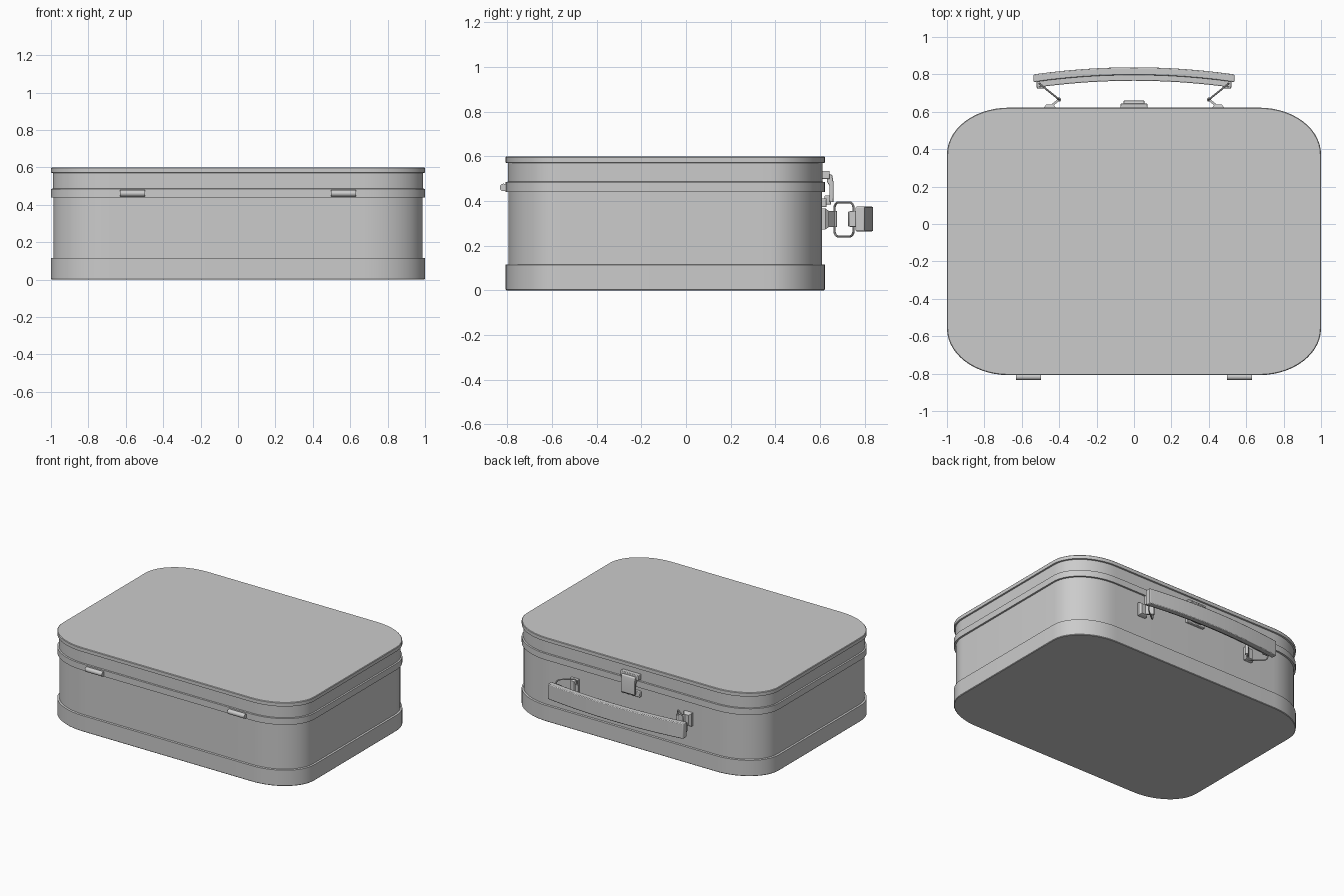
import bpy, bmesh, math
from mathutils import Vector

if "Cube" in bpy.data.objects:
    bpy.data.objects.remove(bpy.data.objects["Cube"])


def finish(name, bm, angle=35, bevel=0):
    bmesh.ops.remove_doubles(bm, verts=bm.verts, dist=1e-5)
    bmesh.ops.recalc_face_normals(bm, faces=bm.faces)
    me = bpy.data.meshes.new(name)
    bm.to_mesh(me)
    bm.free()
    ob = bpy.data.objects.new(name, me)
    bpy.context.collection.objects.link(ob)
    bpy.ops.object.select_all(action='DESELECT')
    ob.select_set(True)
    bpy.context.view_layer.objects.active = ob
    if bevel:
        mod = ob.modifiers.new("Bevel", 'BEVEL')
        mod.width = bevel
        mod.segments = 2
    bpy.ops.object.shade_smooth_by_angle(angle=math.radians(angle))
    return ob


def loft(name, rings, bevel=0, closed=False):
    """Skin a list of equal-length rings; cap the ends unless closed."""
    bm = bmesh.new()
    vs = [[bm.verts.new(p) for p in r] for r in rings]
    n = len(vs[0])
    pairs = list(zip(vs, vs[1:])) + ([(vs[-1], vs[0])] if closed else [])
    for a, b in pairs:
        for i in range(n):
            bm.faces.new((a[i], a[(i + 1) % n], b[(i + 1) % n], b[i]))
    if not closed:
        bm.faces.new(vs[0])
        bm.faces.new(vs[-1])
    return finish(name, bm, bevel=bevel)


def box(name, x, y, z, bevel=0.004):
    rings = [[(x[0], y[0], k), (x[1], y[0], k), (x[1], y[1], k), (x[0], y[1], k)] for k in z]
    return loft(name, rings, bevel)


def cyl(name, c, r, length, axis='Z', n=16):
    rings = []
    for h in (-length / 2, length / 2):
        ring = []
        for i in range(n):
            u, v = r * math.cos(math.tau * i / n), r * math.sin(math.tau * i / n)
            p = (h, u, v) if axis == 'X' else (u, v, h)
            ring.append(Vector(c) + Vector(p))
        rings.append(ring)
    return loft(name, rings)


# Case outline: rectangle with elliptical corners, inset by d
CY, HX, HY, RX, RY = -0.093, 1.0, 0.715, 0.33, 0.25


def outline(d, z, n=14):
    pts = []
    for q, (sx, sy) in enumerate(((1, 1), (-1, 1), (-1, -1), (1, -1))):
        for i in range(n + 1):
            a = math.pi / 2 * (q + i / n)
            pts.append((sx * (HX - RX) + (RX - d) * math.cos(a),
                        CY + sy * (HY - RY) + (RY - d) * math.sin(a), z))
    return pts


# Lower shell with a raised foot band, and lid with two raised rims
loft("case_base", [outline(d, z) for d, z in
                   ((0.004, 0), (0, 0.004), (0, 0.115), (0.013, 0.117), (0.013, 0.442))])
loft("case_lid", [outline(d, z) for d, z in
                  ((0.013, 0.44), (0, 0.44), (0, 0.485), (0.01, 0.487), (0.01, 0.57),
                   (0, 0.572), (0, 0.596), (0.004, 0.6))])

# Hinges on the front
for side, s in (("left", -1), ("right", 1)):
    cyl("hinge_" + side, (s * 0.565, -0.817, 0.461), 0.017, 0.134, 'X')

# Latch in the middle of the back
box("latch_mount", (-0.073, 0.073), (0.6, 0.643), (0.498, 0.535))
plate = [(0.632, 0.51), (0.632, 0.485), (0.642, 0.47), (0.642, 0.395), (0.66, 0.395),
         (0.66, 0.485), (0.655, 0.515), (0.645, 0.522)]
loft("latch_plate", [[(x, y, z) for y, z in plate] for x in (-0.055, 0.055)], 0.003)
box("latch_catch", (-0.073, 0.073), (0.595, 0.63), (0.373, 0.412))
box("latch_hook", (-0.04, 0.04), (0.62, 0.65), (0.385, 0.425))

# Handle: two curved layers, the outer one taller
def arc_bar(name, half, y_in, y_out, z0, z1, bevel):
    rings = []
    for i in range(13):
        x = half * (i / 6 - 1)
        dy = -0.038 * (x / 0.535) ** 2
        rings.append([(x, y_in + dy, z0), (x, y_out + dy, z0),
                      (x, y_out + dy, z1), (x, y_in + dy, z1)])
    return loft(name, rings, bevel)


arc_bar("handle_grip", 0.537, 0.797, 0.838, 0.265, 0.375, 0.005)
arc_bar("handle_inner", 0.522, 0.766, 0.80, 0.285, 0.355, 0.004)


# Wire loop swept around a rounded rectangle
def wire_loop(name, s):
    p0, p1 = Vector((s * 0.40, 0.665, 0)), Vector((s * 0.505, 0.75, 0))
    mid, u = (p0 + p1) / 2, (p1 - p0).normalized()
    mid.z = 0.318
    w, h, r = (p1 - p0).length / 2, 0.076, 0.025
    up, side = Vector((0, 0, 1)), u.cross(Vector((0, 0, 1)))
    rings = []
    for q, (su, sv) in enumerate(((1, 1), (-1, 1), (-1, -1), (1, -1))):
        for i in range(5):
            a = math.pi / 2 * (q + i / 4)
            out = u * math.cos(a) + up * math.sin(a)
            c = mid + u * su * (w - r) + up * sv * (h - r) + out * r
            rings.append([c + 0.005 * (out * math.cos(b) + side * math.sin(b))
                          for b in (math.tau * k / 8 for k in range(8))])
    loft(name, rings, closed=True)


for label, s in (("left", -1), ("right", 1)):
    # Bracket: tapered wall plate, angled tongue and pivot
    rings = []
    for y, hx, hz in ((0.595, 0.031, 0.047), (0.624, 0.031, 0.047), (0.64, 0.018, 0.036)):
        rings.append([(s * 0.45 + a * hx, y, 0.32 + b * hz)
                      for a, b in ((-1, -1), (1, -1), (1, 1), (-1, 1))])
    loft("bracket_" + label, rings)
    tongue = [(0.432, 0.632), (0.44, 0.641), (0.404, 0.67), (0.397, 0.661)]
    loft("bracket_tongue_" + label, [[(s * x, y, z) for x, y in tongue] for z in (0.285, 0.355)])
    cyl("bracket_pivot_" + label, (s * 0.40, 0.665, 0.32), 0.011, 0.07)
    wire_loop("handle_loop_" + label, s)
    # Socket holding the loop on the handle
    x = sorted((s * 0.478, s * 0.52))
    box("loop_socket_" + label, x, (0.725, 0.775), (0.287, 0.353))
